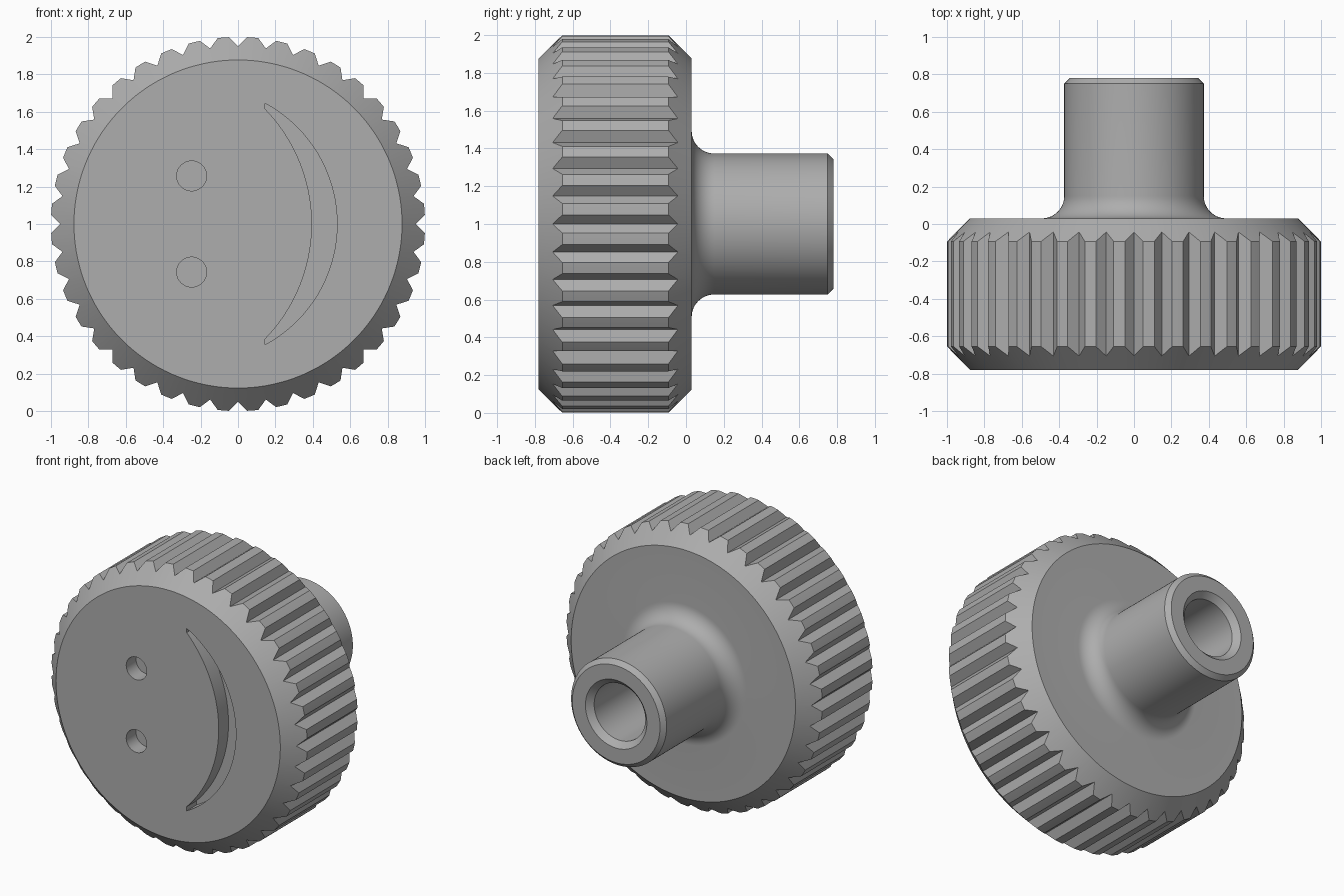
import bpy, bmesh, math
from mathutils import Vector

cube = bpy.data.objects.get("Cube")
if cube:
    bpy.data.objects.remove(cube, do_unlink=True)

grey = bpy.data.materials.new("plain grey")
grey.use_nodes = True
colour = (0.42, 0.42, 0.42, 1)
grey.diffuse_color = colour
grey.node_tree.nodes["Principled BSDF"].inputs["Base Color"].default_value = colour

AXIS_Z = 1.0
FRONT, BACK, END = -0.78, 0.03, 0.78
TEETH = 40


def make_object(name, bm):
    bmesh.ops.recalc_face_normals(bm, faces=bm.faces)
    mesh = bpy.data.meshes.new(name)
    bm.to_mesh(mesh)
    bm.free()
    mesh.materials.append(grey)
    obj = bpy.data.objects.new(name, mesh)
    bpy.context.collection.objects.link(obj)
    return obj


def lathe(name, profile, steps):
    """Revolve (radius, y) points about the knob axis, capping both ends."""
    bm = bmesh.new()
    rings = []
    for r, y in profile:
        ring = []
        for i in range(steps):
            a = math.tau * (i + 0.3) / steps
            ring.append(bm.verts.new((r * math.cos(a), y, AXIS_Z + r * math.sin(a))))
        rings.append(ring)
    for a, b in zip(rings, rings[1:]):
        for i in range(steps):
            j = (i + 1) % steps
            bm.faces.new((a[i], a[j], b[j], b[i]))
    bm.faces.new(rings[0])
    bm.faces.new(rings[-1])
    return make_object(name, bm)


def prism(bm, outline, y0, y1):
    """Extrude a closed (x, z) outline along y."""
    a = [bm.verts.new((x, y0, z)) for x, z in outline]
    b = [bm.verts.new((x, y1, z)) for x, z in outline]
    n = len(outline)
    bm.faces.new(a)
    bm.faces.new(b)
    for i in range(n):
        j = (i + 1) % n
        bm.faces.new((a[i], a[j], b[j], b[i]))


def arc(cx, cz, r, a0, a1, n):
    return [(cx + r * math.cos(a0 + (a1 - a0) * i / n),
             cz + r * math.sin(a0 + (a1 - a0) * i / n)) for i in range(n + 1)]


# Knob: chamfered wheel, filleted hub and countersunk blind bore
fillet = 0.12
hub = 0.373
profile = [(0.877, FRONT), (1.0, -0.655), (1.0, -0.093), (0.877, BACK)]
profile += arc(hub + fillet, BACK + fillet, fillet, -math.pi / 2, -math.pi, 12)
profile += [(hub, 0.75), (0.343, END), (0.24, END), (0.2, 0.74), (0.2, -0.2)]
knob = lathe("knob", profile, 200)

# Grip grooves: V-shaped notches around the rim
bm = bmesh.new()
for i in range(TEETH):
    a = math.tau * i / TEETH
    out = Vector((math.cos(a), math.sin(a)))
    side = Vector((-out.y, out.x))
    centre = Vector((0, AXIS_Z))
    root = centre + out * 0.95
    tip = centre + out * 1.02
    prism(bm, [root, tip + side * 0.069, tip - side * 0.069], -0.9, 0.1)
grooves = make_object("groove_cutter", bm)

# Recessed face: two round eyes and a crescent mouth
bm = bmesh.new()
floor = FRONT + 0.11
for z in (-0.257, 0.257):
    prism(bm, arc(-0.248, AXIS_Z + z, 0.08, 0, math.tau, 40)[:-1], FRONT - 0.1, floor)


def bow(apex, half, sag, n):
    r = (half * half + sag * sag) / (2 * sag)
    a = math.asin(half / r)
    return arc(apex - r, AXIS_Z, r, -a, a, n)


mouth = bow(0.53, 0.645, 0.385, 36) + bow(0.395, 0.615, 0.25, 36)[::-1]
prism(bm, mouth, FRONT - 0.1, floor)
recesses = make_object("face_cutter", bm)

# Cut both sets and discard the cutters
bpy.context.view_layer.objects.active = knob
for cutter in (grooves, recesses):
    cutter.hide_render = True
    mod = knob.modifiers.new(cutter.name, 'BOOLEAN')
    mod.operation = 'DIFFERENCE'
    mod.solver = 'EXACT'
    mod.object = cutter
    bpy.ops.object.modifier_apply(modifier=mod.name)
    bpy.data.objects.remove(cutter, do_unlink=True)

bpy.ops.object.select_all(action='DESELECT')
knob.select_set(True)
bpy.ops.object.shade_smooth_by_angle(angle=math.radians(25))
